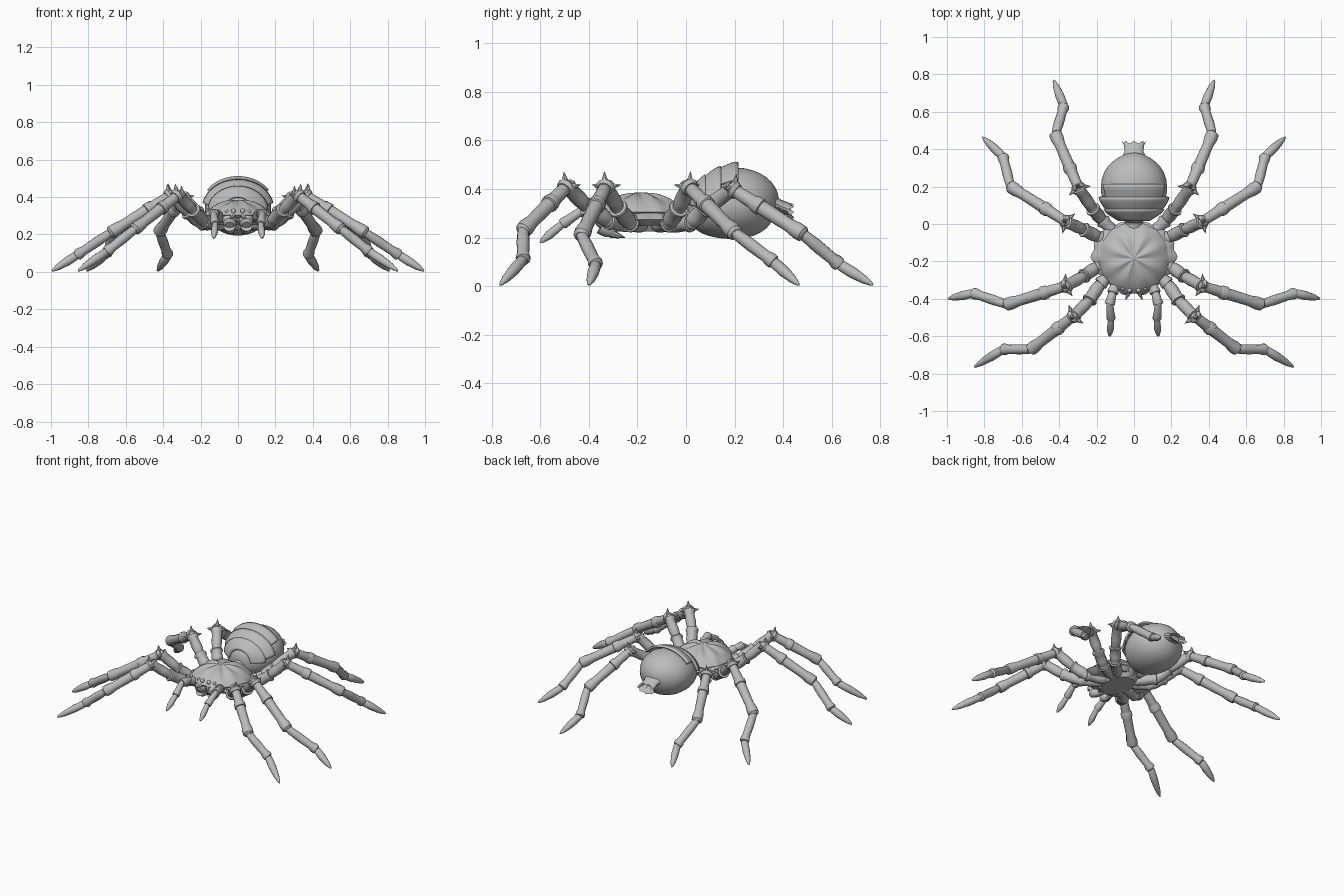
import bpy, bmesh, math
from mathutils import Vector

cube = bpy.data.objects.get("Cube")
if cube:
    bpy.data.objects.remove(cube)

grey = bpy.data.materials.new("chitin_grey")
grey.use_nodes = True
grey.diffuse_color = (0.5, 0.5, 0.5, 1)
grey.node_tree.nodes["Principled BSDF"].inputs["Base Color"].default_value = (0.5, 0.5, 0.5, 1)


def finish(bm, name, angle=40):
    """Turn a bmesh into a shaded object."""
    bmesh.ops.recalc_face_normals(bm, faces=bm.faces)
    mesh = bpy.data.meshes.new(name)
    bm.to_mesh(mesh)
    bm.free()
    mesh.materials.append(grey)
    obj = bpy.data.objects.new(name, mesh)
    bpy.context.collection.objects.link(obj)
    bpy.ops.object.select_all(action='DESELECT')
    obj.select_set(True)
    bpy.context.view_layer.objects.active = obj
    bpy.ops.object.shade_smooth_by_angle(angle=math.radians(angle))
    return obj


def mirror(obj):
    obj.modifiers.new("mirror", 'MIRROR').use_axis[0] = True


def skin(bm, rings, closed=True, caps=True):
    """Bridge rows of points with quads."""
    rows = [[bm.verts.new(p) for p in ring] for ring in rings]
    n = len(rows[0])
    for a, b in zip(rows, rows[1:]):
        for i in range(n if closed else n - 1):
            j = (i + 1) % n
            bm.faces.new((a[i], a[j], b[j], b[i]))
    if caps:
        bm.faces.new(rows[0])
        bm.faces.new(rows[-1])


def tube(bm, a, b, profile, sides=12):
    """Round segment from a to b; profile holds (fraction, radius)."""
    a, b = Vector(a), Vector(b)
    axis = (b - a).normalized()
    u = axis.cross(Vector((0, 0, 1))).normalized()
    v = axis.cross(u)
    turn = [2 * math.pi * i / sides for i in range(sides)]
    skin(bm, [[a.lerp(b, t) + r * (u * math.cos(k) + v * math.sin(k)) for k in turn]
              for t, r in profile])


def joint(bm, p, r):
    made = bmesh.ops.create_uvsphere(bm, u_segments=10, v_segments=6, radius=r)
    bmesh.ops.translate(bm, verts=made["verts"], vec=p)


# Jointed legs: coxa, trochanter, femur, patella, tibia, tarsus
def leg(name, path):
    bm = bmesh.new()
    radii = [0.034, 0.036, 0.033, 0.031, 0.027, 0.023]
    for i, r in enumerate(radii):
        a, b = path[i], path[i + 1]
        if i == 5:
            shape = [(-0.03, 0.6 * r), (0.05, r), (0.4, 1.05 * r), (0.75, 0.75 * r), (0.95, 0.35 * r), (1, 0.1 * r)]
        else:
            shape = [(-0.02, 0.7 * r), (0.08, 0.88 * r), (0.4, r), (0.8, 0.92 * r),
                     (0.92, 1.14 * r), (1, 1.1 * r), (1.03, 0.7 * r)]
        tube(bm, a, b, shape)
        if i:
            joint(bm, a, 0.85 * r)
    # knee collar and its spines
    knee, ahead = Vector(path[3]), (Vector(path[4]) - Vector(path[3])).normalized()
    tube(bm, knee - ahead * 0.01, knee + ahead * 0.025, [(0, 0.03), (0.5, 0.04), (1, 0.032)])
    side = ahead.cross(Vector((0, 0, 1))).normalized()
    for d in (side, -side, side.cross(ahead)):
        tube(bm, knee + d * 0.025, knee + d * 0.062 - ahead * 0.015, [(0, 0.016), (1, 0.001)], 6)
    mirror(finish(bm, name))


leg("front_legs", [(.08, -.22, .25), (.18, -.32, .27), (.24, -.41, .33), (.32, -.49, .41),
                   (.42, -.57, .36), (.55, -.67, .22), (.70, -.675, .12), (.85, -.76, .005)][:3]
    + [(.32, -.49, .41), (.55, -.67, .23), (.70, -.67, .11), (.855, -.765, .005)])
leg("second_legs", [(.08, -.18, .25), (.20, -.23, .26), (.27, -.28, .32), (.36, -.33, .41),
                    (.68, -.43, .21), (.86, -.37, .09), (.995, -.40, .005)])
leg("third_legs", [(.08, -.12, .25), (.19, -.07, .26), (.27, -.03, .32), (.36, .01, .41),
                   (.66, .20, .22), (.70, .36, .10), (.81, .465, .005)])
leg("rear_legs", [(.07, -.08, .25), (.17, .02, .26), (.22, .08, .32), (.295, .19, .40),
                  (.42, .48, .215), (.375, .63, .09), (.43, .77, .005)])

# Mid-segment cuffs where the long segment divides
bm = bmesh.new()
for a, b in [((.32, -.49, .41), (.55, -.67, .23)), ((.36, -.33, .41), (.68, -.43, .21)),
             ((.36, .01, .41), (.66, .20, .22)), ((.295, .19, .40), (.42, .48, .215))]:
    a, b = Vector(a), Vector(b)
    tube(bm, a.lerp(b, 0.3), a.lerp(b, 0.42), [(0, 0.03), (0.3, 0.036), (0.9, 0.037), (1, 0.029)])
mirror(finish(bm, "leg_cuffs"))

# Feelers beside the mouth
bm = bmesh.new()
palp = [(.09, -.30, .28), (.115, -.37, .31), (.13, -.43, .31), (.122, -.51, .255), (.13, -.60, .18)]
for a, b, r in zip(palp, palp[1:], (.026, .025, .021, .019)):
    end = 0.25 if b == palp[-1] else 1.15
    tube(bm, a, b, [(-0.03, 0.7 * r), (0.1, 0.9 * r), (0.6, r), (0.92, max(end, 0.5) * r), (1, end * 0.9 * r)], 10)
    joint(bm, a, 0.8 * r)
mirror(finish(bm, "feelers"))


# Carapace and its skirt, built as polar domes
def dome(name, rx, ry, cy, base, height, power, ragged, groove, pinch):
    bm = bmesh.new()
    n, rings = 64, []
    for t in (0.02, 0.15, 0.3, 0.45, 0.6, 0.75, 0.87, 0.95, 1.0):
        ring = []
        for i in range(n):
            a = 2 * math.pi * i / n
            s, c = math.sin(a), math.cos(a)
            k = t * (1 + ragged * math.cos(14 * a) * t ** 4)
            x = rx * k * abs(c) ** 0.85 * math.copysign(1, c) * (1 - pinch * max(0, -s) ** 2)
            z = base + height * (1 - t ** power) - groove * math.sin(math.pi * t) * (0.5 + 0.5 * math.cos(8 * a))
            ring.append((x, cy + ry * k * s, z))
        rings.append(ring)
    rings.append([(x * 0.85, cy + (y - cy) * 0.85, base - 0.025) for x, y, z in rings[-1]])
    skin(bm, rings)
    finish(bm, name)


dome("carapace", .185, .19, -.185, .305, .08, 3, .015, .012, .15)
dome("carapace_skirt", .225, .185, -.175, .275, .045, 4, .035, 0, .25)
dome("breastplate", .10, .15, -.16, .25, .04, 3, .02, 0, .2)

# Head hood, eyes, jaws and fangs
bm = bmesh.new()
for x, z, r in ((.025, .325, .014), (.06, .322, .011), (.03, .295, .01), (.075, .30, .009)):
    joint(bm, (x, -.362 + x * 0.3, z), r)
mirror(finish(bm, "eyes"))
bm = bmesh.new()
tube(bm, (.04, -.30, .31), (.045, -.365, .25), [(0, .036), (.4, .042), (.85, .037), (1, .022)])
tube(bm, (.045, -.35, .245), (.04, -.30, .215), [(0, .032), (.6, .028), (1, .014)])
tube(bm, (.04, -.31, .217), (.03, -.25, .20), [(0, .018), (.5, .012), (1, .001)], 8)
tube(bm, (.025, -.36, .30), (.045, -.405, .285), [(0, .015), (1, .002)], 6)
mirror(finish(bm, "jaws"))

# Waist
bm = bmesh.new()
tube(bm, (0, -.05, .28), (0, .06, .30), [(0, .06), (.3, .045), (.6, .045), (1, .07)])
finish(bm, "waist")

# Abdomen: y, half width, top, bottom
belly = [(.003, .02, .35, .29), (.02, .075, .395, .25), (.06, .132, .428, .215), (.12, .17, .468, .198),
         (.20, .184, .495, .19), (.28, .165, .48, .203), (.335, .12, .45, .235), (.37, .06, .41, .29),
         (.383, .015, .365, .33)]


def section(y):
    for p, q in zip(belly, belly[1:]):
        if p[0] <= y <= q[0]:
            f = (y - p[0]) / (q[0] - p[0])
            return [m + (n - m) * f for m, n in zip(p, q)]


def arc(y, start, stop, count, grow=0):
    _, w, top, low = section(y)
    mid, h = (top + low) / 2, (top - low) / 2
    angles = [math.radians(start + (stop - start) * i / count) for i in range(count + 1)]
    return [((w + grow) * math.cos(a), y, mid + (h + grow) * math.sin(a)) for a in angles]


bm = bmesh.new()
skin(bm, [arc(p[0], 0, 360, 32)[:-1] for p in belly])
abdomen = finish(bm, "abdomen", 60)
smooth = abdomen.modifiers.new("round", 'SUBSURF')
smooth.levels = smooth.render_levels = 1

# Overlapping back plates
for i, (y0, y1, edge) in enumerate([(.02, .08, 5), (.055, .145, 12), (.12, .215, 35)]):
    bm = bmesh.new()
    steps = [y0 + (y1 - y0) * k / 5 for k in range(6)]
    skin(bm, [arc(y, edge, 180 - edge, 28, .005 + .009 * k / 5) for k, y in enumerate(steps)], False, False)
    plate = finish(bm, "back_plate_%d" % (i + 1))
    thick = plate.modifiers.new("thickness", 'SOLIDIFY')
    thick.thickness = 0.012
    thick.offset = 0

# Flared spinneret with a ragged rim
bm = bmesh.new()
rings = []
for y, w, h, z in ((.355, .065, .04, .345), (.39, .05, .026, .33), (.425, .055, .028, .315), (.445, .064, .032, .305)):
    ring = []
    for i in range(16):
        a = 2 * math.pi * i / 16
        tooth = 0.016 * (i % 2) if y > .44 else 0
        ring.append((w * math.cos(a), y - tooth, z + h * math.sin(a)))
    rings.append(ring)
rings.append([(x * 0.5, .40, .325 + (z - .305) * 0.5) for x, y, z in rings[-1]])
skin(bm, rings)
finish(bm, "spinneret", 30)
